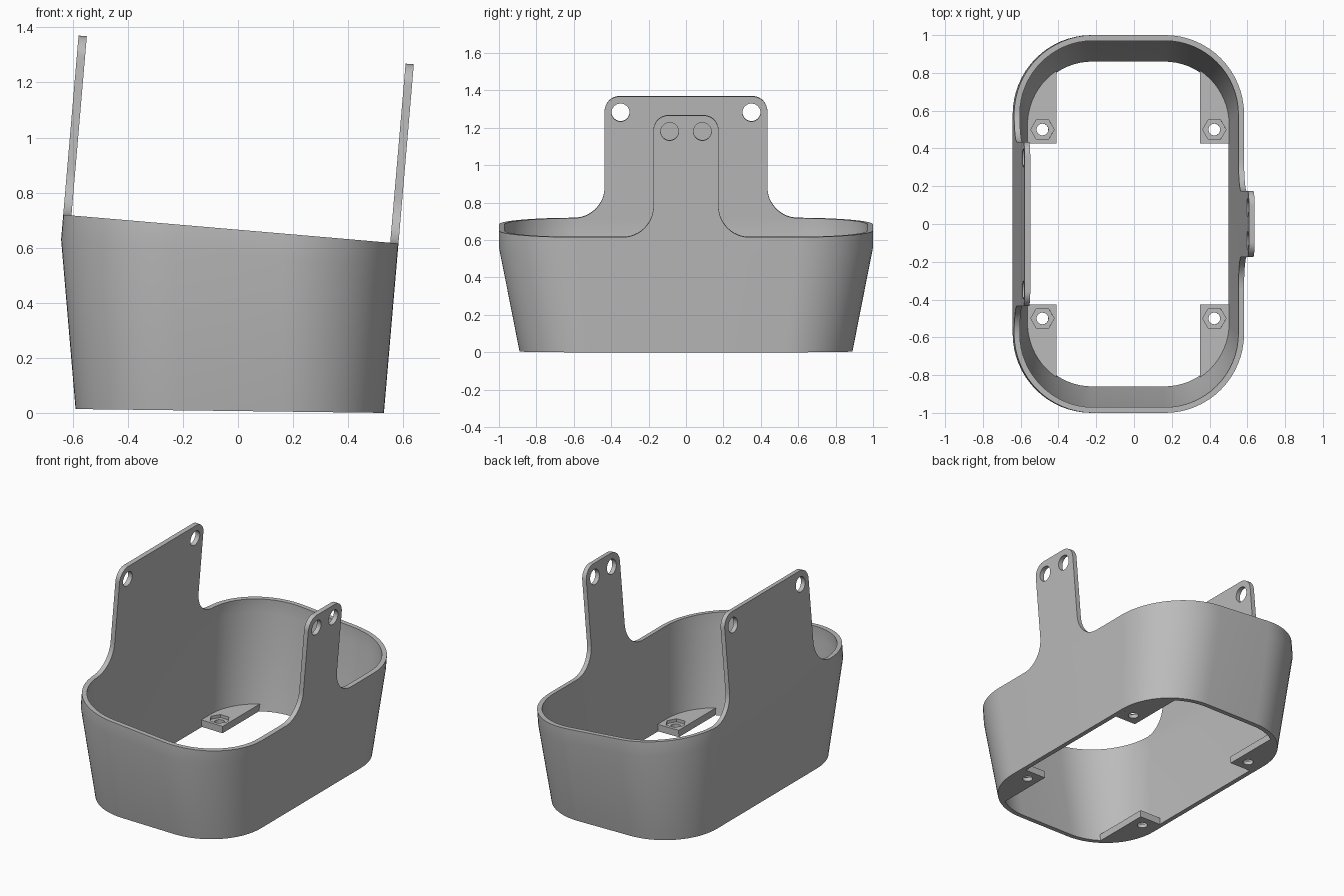
import bpy, bmesh
from math import sin, cos, acos, sqrt, pi, radians
from mathutils import Matrix, Vector

cube = bpy.data.objects.get("Cube")
if cube:
    bpy.data.objects.remove(cube, do_unlink=True)

grey = bpy.data.materials.new("plain grey")
grey.use_nodes = True
colour = (0.5, 0.5, 0.5, 1)
grey.diffuse_color = colour
grey.node_tree.nodes["Principled BSDF"].inputs["Base Color"].default_value = colour

WALL = 0.03
TILT = radians(4.9)
RIM = Matrix.Translation((-0.026, 0, 0.6675)) @ Matrix.Rotation(TILT, 4, "Y")
BASE = Matrix.Translation((-0.03, 0, 0.007)) @ Matrix.Rotation(0.0125, 4, "Y")
RIM_HALF = 0.611
BASE_HALF, BASE_LENGTH, BASE_RADIUS = 0.56, 0.89, 0.37


def arc(cx, cy, r, start, end, steps=12):
    return [(cx + r * cos(start + (end - start) * i / steps),
             cy + r * sin(start + (end - start) * i / steps)) for i in range(steps + 1)]


def rounded_ring(hx, hy, r, inset=0):
    """Rounded rectangle outline, counter-clockwise."""
    pts = []
    for i, (sx, sy) in enumerate(((1, 1), (-1, 1), (-1, -1), (1, -1))):
        pts += arc(sx * (hx - r), sy * (hy - r), r - inset, i * pi / 2, (i + 1) * pi / 2, 16)
    return pts


def finish(obj):
    bpy.context.collection.objects.link(obj)
    obj.data.materials.clear()
    obj.data.materials.append(grey)
    bpy.ops.object.select_all(action="DESELECT")
    obj.select_set(True)
    bpy.context.view_layer.objects.active = obj
    bpy.ops.object.shade_smooth_by_angle(angle=radians(30))


def sheet(name, outlines, thickness, matrix):
    """Flat plate from an outline and its holes, extruded both ways."""
    curve = bpy.data.curves.new(name, "CURVE")
    curve.dimensions = "2D"
    curve.fill_mode = "BOTH"
    curve.extrude = thickness / 2
    for pts in outlines:
        spline = curve.splines.new("POLY")
        spline.points.add(len(pts) - 1)
        for p, (x, y) in zip(spline.points, pts):
            p.co = (x, y, 0, 1)
        spline.use_cyclic_u = True
    temp = bpy.data.objects.new(name + "_outline", curve)
    mesh = bpy.data.meshes.new_from_object(temp)
    bpy.data.objects.remove(temp)
    bpy.data.curves.remove(curve)
    bm = bmesh.new()
    bm.from_mesh(mesh)
    bmesh.ops.remove_doubles(bm, verts=bm.verts, dist=0.0001)
    bm.transform(matrix)
    bmesh.ops.recalc_face_normals(bm, faces=bm.faces)
    bm.to_mesh(mesh)
    bm.free()
    mesh.name = name
    finish(bpy.data.objects.new(name, mesh))


def circle(x, y, r, sides=32):
    return arc(x, y, r, 0, 2 * pi, sides)[:-1]


# Tub wall: flared lower part, straight band below the tilted rim
def layer(matrix, z, hx, hy, r, inset):
    return [matrix @ Vector((x, y, z)) for x, y in rounded_ring(hx, hy, r, inset)]


base = (BASE_HALF, BASE_LENGTH, BASE_RADIUS)
rim = (RIM_HALF, 1.0, 0.42)
layers = [layer(BASE, 0, *base, 0), layer(RIM, -0.09, *rim, 0), layer(RIM, 0, *rim, 0),
          layer(RIM, 0, *rim, WALL), layer(RIM, -0.09, *rim, WALL), layer(BASE, 0, *base, WALL)]
bm = bmesh.new()
rings = [[bm.verts.new(co) for co in pts] for pts in layers]
for k, low in enumerate(rings):
    high = rings[(k + 1) % len(rings)]
    for i in range(len(low)):
        j = (i + 1) % len(low)
        bm.faces.new((low[i], low[j], high[j], high[i]))
bmesh.ops.recalc_face_normals(bm, faces=bm.faces)
tub_mesh = bpy.data.meshes.new("tub_wall")
bm.to_mesh(tub_mesh)
bm.free()
finish(bpy.data.objects.new("tub_wall", tub_mesh))


# Upright tabs with rounded tops, flared feet and two holes
def upright(name, side, half, hole_y):
    top, corner, foot = 0.653, 0.08, 0.165
    right = arc(half + foot, foot, foot, -pi / 2, -pi) + \
        arc(half - corner, top - corner, corner, 0, pi / 2)
    outline = right + [(-x, y) for x, y in reversed(right)]
    holes = [circle(s * hole_y, 0.567, 0.048) for s in (-1, 1)]
    # profile axes: x along the wall, y up the tilted rim axis
    turn = Matrix(((0, 0, 1, 0), (1, 0, 0, 0), (0, 1, 0, 0), (0, 0, 0, 1)))
    place = RIM @ Matrix.Translation((side * (RIM_HALF - WALL / 2), 0, 0)) @ turn
    sheet(name, [outline] + holes, WALL, place)


upright("wide_upright_tab", -1, 0.435, 0.35)
upright("narrow_upright_tab", 1, 0.174, 0.0875)

# Corner mounting plates: round bolt hole below, hexagonal nut pocket above
edge, front = 0.38, 0.425
r = BASE_RADIUS - WALL / 2
cx, cy = BASE_HALF - BASE_RADIUS, BASE_LENGTH - BASE_RADIUS
plate = [(edge, front), (cx + r, front)] + arc(cx, cy, r, 0, acos((edge - cx) / r))
for sx, side in ((-1, "right"), (1, "left")):
    for sy, end in ((-1, "front"), (1, "back")):
        for part, sides, radius, z in (("base", 32, 0.031, 0.0125), ("nut_pocket", 6, 0.062, 0.035)):
            shapes = [plate, circle(0.455, 0.5, radius, sides)]
            shapes = [[(sx * x, sy * y) for x, y in pts] for pts in shapes]
            thick = 0.025 if part == "base" else 0.02
            sheet(f"{end}_{side}_plate_{part}", shapes, thick,
                  BASE @ Matrix.Translation((0, 0, z)))
